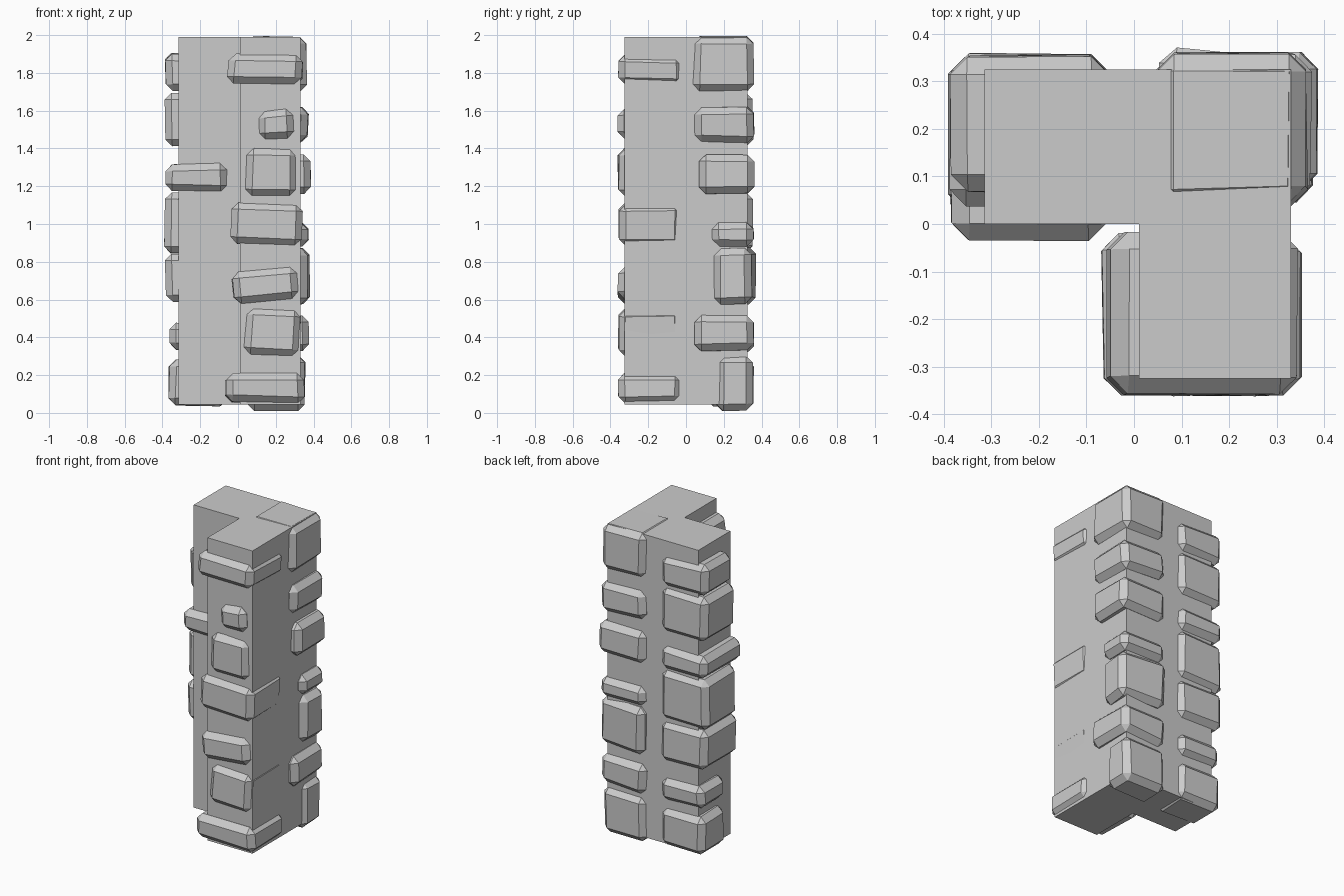
import bpy, bmesh, math, random
from mathutils import Matrix, Vector

if "Cube" in bpy.data.objects:
    bpy.data.objects.remove(bpy.data.objects["Cube"])

random.seed(4)


def finish(name, bm):
    bmesh.ops.recalc_face_normals(bm, faces=bm.faces[:])
    me = bpy.data.meshes.new(name)
    bm.to_mesh(me)
    bm.free()
    ob = bpy.data.objects.new(name, me)
    bpy.context.collection.objects.link(ob)
    return ob


# L-shaped wall core, extruded from its plan outline
def wall_core():
    plan = [(-.315, 0), (.01, 0), (.01, -.325), (.33, -.325), (.33, .325), (-.315, .325)]
    bm = bmesh.new()
    f = bm.faces.new([bm.verts.new((x, y, .045)) for x, y in plan])
    top = bmesh.ops.extrude_face_region(bm, geom=[f])
    verts = [g for g in top["geom"] if isinstance(g, bmesh.types.BMVert)]
    bmesh.ops.translate(bm, verts=verts, vec=(0, 0, 1.945))
    finish("wall_core", bm)


# Rough hewn stone: box with inward jitter, slight tilt and chamfered edges
def stone(name, x, y, z, tilt=0, yaw=0):
    lo, hi = Vector((x[0], y[0], z[0])), Vector((x[1], y[1], z[1]))
    mid, size = (lo + hi) / 2, hi - lo
    bm = bmesh.new()
    bmesh.ops.create_cube(bm, size=1)
    for v in bm.verts:
        v.co = Vector(c * s - math.copysign(random.uniform(0, .012), c) for c, s in zip(v.co, size))
    bmesh.ops.bevel(bm, geom=bm.edges[:], offset=.036, segments=1, profile=.5, affect='EDGES')
    rot = Matrix.Rotation(math.radians(yaw), 4, 'Z') @ Matrix.Rotation(math.radians(tilt), 4, 'Y')
    bm.transform(Matrix.Translation(mid) @ rot)
    finish(name, bm)


wall_core()

# Outer corner: (x max, y min, z min, z max, tilt, yaw)
corner = [(.37, .035, 1.70, 2.0, 0, 0), (.378, .04, 1.43, 1.625, 2, 0),
          (.39, .06, 1.155, 1.37, 0, 0), (.38, .135, .88, 1.015, 2, -2),
          (.38, .155, .57, .88, 0, -4), (.378, .035, .32, .52, -2, 0),
          (.362, .155, .005, .305, 0, 0)]
for i, (x1, y0, z0, z1, t, w) in enumerate(corner):
    stone(f"corner_stone_{i + 1}", (.045, x1), (y0, .365), (z0, z1), t, w)

# Left end: (x min, y min, z min, z max, tilt)
left = [(-.39, .06, 1.70, 1.905, 1), (-.39, .03, 1.41, 1.70, 0),
        (-.388, -.04, 1.165, 1.325, 0), (-.395, .02, .84, 1.17, 0),
        (-.39, .005, .58, .845, 0), (-.37, .10, .32, .48, 2),
        (-.372, .10, .03, .285, 1)]
for i, (x0, y0, z0, z1, t) in enumerate(left):
    stone(f"left_stone_{i + 1}", (x0, -.05), (y0, .362), (z0, z1), t)

# Front end: (x min, x max, z min, z max, tilt)
front = [(-.06, .345, 1.735, 1.905, 2), (.10, .30, 1.44, 1.61, -3),
         (.035, .318, 1.145, 1.41, 1), (-.04, .345, .88, 1.12, 2),
         (-.035, .325, .585, .765, -4), (.03, .338, .30, .56, 3),
         (-.072, .358, .05, .215, 1)]
for i, (x0, x1, z0, z1, t) in enumerate(front):
    stone(f"front_stone_{i + 1}", (x0, x1), (-.365, -.015), (z0, z1), t)
